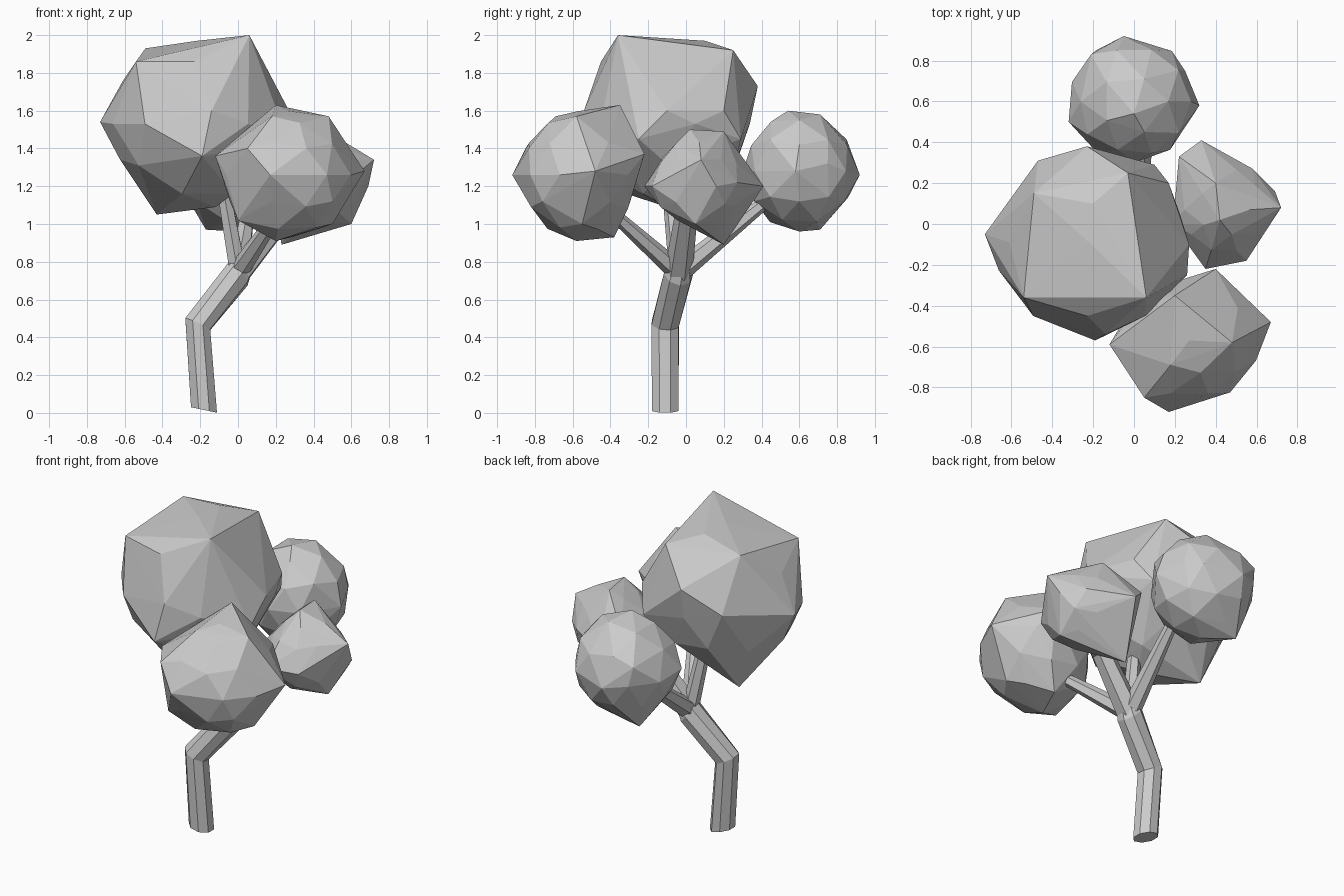
import bpy, bmesh, math, random
from mathutils import Vector

if "Cube" in bpy.data.objects:
    bpy.data.objects.remove(bpy.data.objects["Cube"])

random.seed(4)


def finish(name, bm):
    bmesh.ops.recalc_face_normals(bm, faces=bm.faces)
    me = bpy.data.meshes.new(name)
    bm.to_mesh(me)
    bm.free()
    ob = bpy.data.objects.new(name, me)
    bpy.context.collection.objects.link(ob)
    return ob


def limb(name, rings, sides):
    """Faceted limb through rings of (centre, plane normal, radius)."""
    bm = bmesh.new()
    prev = None
    for c, n, r in rings:
        n = Vector(n).normalized()
        u = (Vector((1, 0, 0)) - n * n.x).normalized()
        v = n.cross(u)
        ring = []
        for i in range(sides):
            a = 2 * math.pi * (i + 0.5) / sides
            ring.append(bm.verts.new(Vector(c) + r * (u * math.cos(a) + v * math.sin(a))))
        if prev:
            for i in range(sides):
                j = (i + 1) % sides
                bm.faces.new((prev[i], prev[j], ring[j], ring[i]))
        else:
            bm.faces.new(ring[::-1])
        prev = ring
    bm.faces.new(prev)
    return finish(name, bm)


def leaf_clump(name, centre, half, corners, size, jitter):
    """Low-poly ball with its nearest vertices pulled to given corners, wrapped in a hull."""
    ball = bmesh.new()
    bmesh.ops.create_icosphere(ball, subdivisions=2, radius=1)
    c = Vector(centre)
    free = [v.co.copy() for v in ball.verts]
    ball.free()
    for p in corners:
        d = Vector([(p[k] - c[k]) / half[k] for k in range(3)]).normalized()
        free.remove(max(free, key=lambda w: w.normalized().dot(d)))
    bm = bmesh.new()
    for p in corners:
        bm.verts.new(p)
    for v in free:
        s = size + random.uniform(-jitter, jitter)
        bm.verts.new([c[k] + v[k] * s * half[k] for k in range(3)])
    bmesh.ops.convex_hull(bm, input=bm.verts)
    bmesh.ops.delete(bm, geom=[v for v in bm.verts if not v.link_faces], context='VERTS')
    return finish(name, bm)


# Bent trunk
limb("trunk", [((-0.18, -0.11, 0.0155), (0.21, 0, 1), 0.076),
               ((-0.213, -0.11, 0.47), (0.45, 0.1, 1), 0.078),
               ((0.0, -0.04, 0.735), (0.8, 0.25, 0.7), 0.08),
               ((0.035, -0.03, 0.8), (0.5, 0.2, 1), 0.055)], 8)

# Branches fanning out from the fork
fork = Vector((0.0, -0.04, 0.745))
for name, end, r0, r1 in [("upper_branch", (-0.08, -0.09, 1.2), 0.05, 0.038),
                          ("front_branch", (0.2, -0.37, 1.04), 0.055, 0.035),
                          ("back_branch", (0.06, 0.4, 1.1), 0.06, 0.035),
                          ("right_branch", (0.24, 0.0, 1.04), 0.075, 0.06)]:
    d = Vector(end) - fork
    limb(name, [(fork, d, r0), (end, d, r1)], 6)

# Leaf clumps
leaf_clump("main_foliage", (-0.22, -0.09, 1.53), (0.5, 0.48, 0.47), [
    (0.06, -0.36, 2.0), (-0.54, -0.36, 1.86), (-0.23, -0.45, 1.86),
    (-0.49, 0.15, 1.93), (-0.2, 0.1, 1.97), (-0.03, 0.25, 1.92),
    (-0.23, 0.38, 1.73), (-0.73, -0.05, 1.54), (0.27, -0.1, 1.6),
    (-0.43, 0.08, 1.05), (-0.12, -0.1, 1.09), (-0.19, -0.57, 1.36),
    (-0.14, -0.54, 1.6), (0.17, 0.2, 1.6), (-0.47, 0.31, 1.6),
    (0.1, 0.29, 1.45), (0.26, -0.25, 1.45)], 0.91, 0.03)
leaf_clump("front_foliage", (0.27, -0.57, 1.26), (0.37, 0.34, 0.35), [
    (0.17, -0.92, 1.26), (0.2, -0.35, 1.63), (0.48, -0.58, 1.57),
    (0.67, -0.48, 1.28), (-0.12, -0.59, 1.36), (0.05, -0.85, 1.4),
    (0.5, -0.76, 1.12), (0.2, -0.58, 0.91), (0.28, -0.38, 0.93),
    (0.4, -0.22, 1.37), (0.0, -0.7, 1.02), (0.18, -0.69, 1.57),
    (0.5, -0.55, 1.0)], 0.93, 0.04)
leaf_clump("back_foliage", (0.0, 0.6, 1.28), (0.32, 0.31, 0.32), [
    (-0.05, 0.92, 1.26), (0.32, 0.58, 1.28), (-0.32, 0.5, 1.3),
    (0.0, 0.54, 1.6), (0.05, 0.71, 1.58), (-0.17, 0.71, 0.97),
    (0.25, 0.75, 1.32), (-0.21, 0.83, 1.4)], 0.97, 0.03)
leaf_clump("right_foliage", (0.44, 0.07, 1.22), (0.26, 0.27, 0.27), [
    (0.33, 0.41, 1.2), (0.72, 0.08, 1.34), (0.69, 0.16, 1.2),
    (0.22, 0.33, 1.3), (0.55, -0.18, 1.2), (0.35, -0.22, 1.2),
    (0.23, 0.2, 0.89), (0.6, 0.05, 1.0), (0.42, 0.02, 1.5),
    (0.4, 0.2, 1.49), (0.19, 0.0, 1.25)], 0.9, 0.05)
